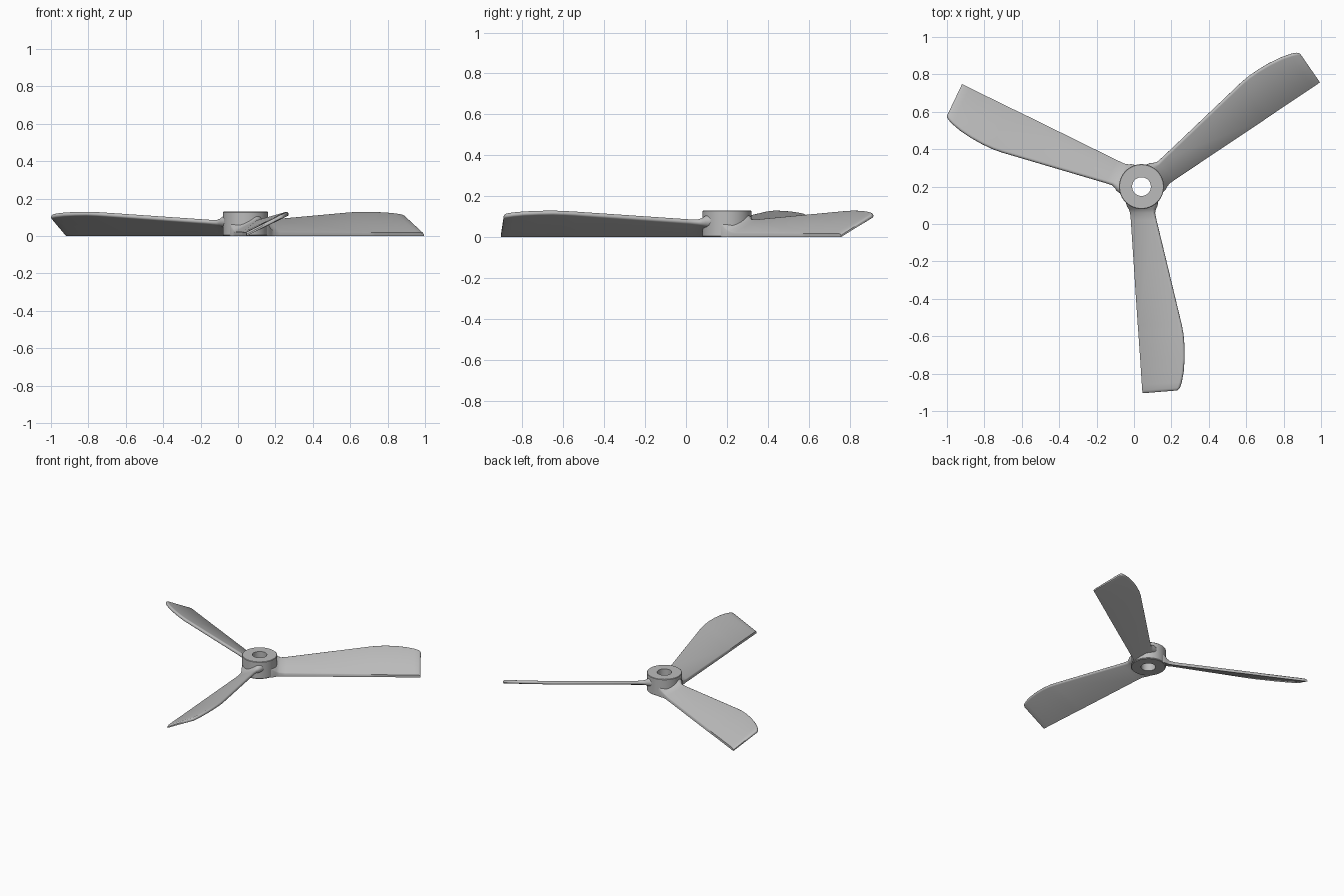
import bpy, bmesh, math
from mathutils import Matrix, Vector

cube = bpy.data.objects.get("Cube")
if cube:
    bpy.data.objects.remove(cube, do_unlink=True)

CENTRE = Vector((0.04, 0.2, 0))

grey = bpy.data.materials.new("plain grey")
grey.use_nodes = True
colour = (0.5, 0.5, 0.5, 1)
grey.diffuse_color = colour
grey.node_tree.nodes["Principled BSDF"].inputs["Base Color"].default_value = colour


def finish(bm, name, angle):
    bmesh.ops.recalc_face_normals(bm, faces=bm.faces)
    mesh = bpy.data.meshes.new(name)
    bm.to_mesh(mesh)
    bm.free()
    mesh.materials.append(grey)
    obj = bpy.data.objects.new(name, mesh)
    bpy.context.collection.objects.link(obj)
    bpy.ops.object.select_all(action='DESELECT')
    obj.select_set(True)
    bpy.context.view_layer.objects.active = obj
    bpy.ops.object.shade_smooth_by_angle(angle=math.radians(angle))
    return obj


def bridge(bm, a, b):
    for i in range(len(a)):
        j = (i + 1) % len(a)
        bm.faces.new((a[i], a[j], b[j], b[i]))


# Hub: a ring with a straight bore
bm = bmesh.new()
STEPS = 64
rings = []
for radius, z in ((0.05, 0), (0.115, 0), (0.12, 0.005), (0.12, 0.127), (0.117, 0.13), (0.05, 0.13)):
    rings.append([bm.verts.new(CENTRE + Vector((radius * math.cos(math.tau * i / STEPS),
                                                radius * math.sin(math.tau * i / STEPS), z)))
                  for i in range(STEPS)])
for k, ring in enumerate(rings):
    bridge(bm, ring, rings[(k + 1) % len(rings)])
finish(bm, "hub", 35)

# Blade stations: reach at low edge, reach at high edge,
# low edge offset, high edge offset, top height, thickness
STATIONS = [
    (0.080, 0.080, -0.085, 0.090, 0.115, 0.070),
    (0.105, 0.105, -0.078, 0.086, 0.105, 0.055),
    (0.120, 0.120, -0.068, 0.078, 0.094, 0.040),
    (0.140, 0.140, -0.061, 0.073, 0.087, 0.030),
    (0.180, 0.180, -0.057, 0.081, 0.087, 0.025),
    (0.740, 0.740, -0.020, 0.216, 0.125, 0.023),
    (0.790, 0.790, -0.016, 0.225, 0.128, 0.023),
    (0.850, 0.850, -0.012, 0.230, 0.130, 0.023),
    (0.920, 0.920, -0.007, 0.231, 0.129, 0.023),
    (1.000, 0.990, -0.002, 0.226, 0.126, 0.023),
    (1.060, 1.045, 0.002, 0.216, 0.121, 0.023),
    (1.090, 1.075, 0.004, 0.206, 0.116, 0.022),
    (1.100, 1.085, 0.005, 0.198, 0.111, 0.018),
    (1.105, 1.090, 0.005, 0.190, 0.104, 0.011),
]


def section(reach_low, reach_high, low, high, top, thick):
    """Tilted slab with a square low edge and a rounded high edge."""
    h = thick / 2
    cx, cz = high - h, top - h
    slope = math.atan2(cz - h, cx - low)
    pts = [(low, 0)]
    for k in range(7):
        a = slope - math.pi / 2 + math.pi * k / 6
        pts.append((cx + h * math.cos(a), cz + h * math.sin(a)))
    pts += [(low + 0.004, thick), (low, thick * 0.8)]
    out = []
    for x, z in pts:
        t = (x - low) / (high - low)
        out.append(Vector((x, -(reach_low + (reach_high - reach_low) * t), max(z, 0))))
    return out


# Three identical blades around the hub
for n, name in enumerate(("front_blade", "left_blade", "right_blade")):
    turn = Matrix.Translation(CENTRE) @ Matrix.Rotation(math.tau * n / 3, 4, 'Z')
    bm = bmesh.new()
    loops = [[bm.verts.new(turn @ p) for p in section(*s)] for s in STATIONS]
    for a, b in zip(loops, loops[1:]):
        bridge(bm, a, b)
    bm.faces.new(loops[0])
    bm.faces.new(loops[-1])
    finish(bm, name, 40)
